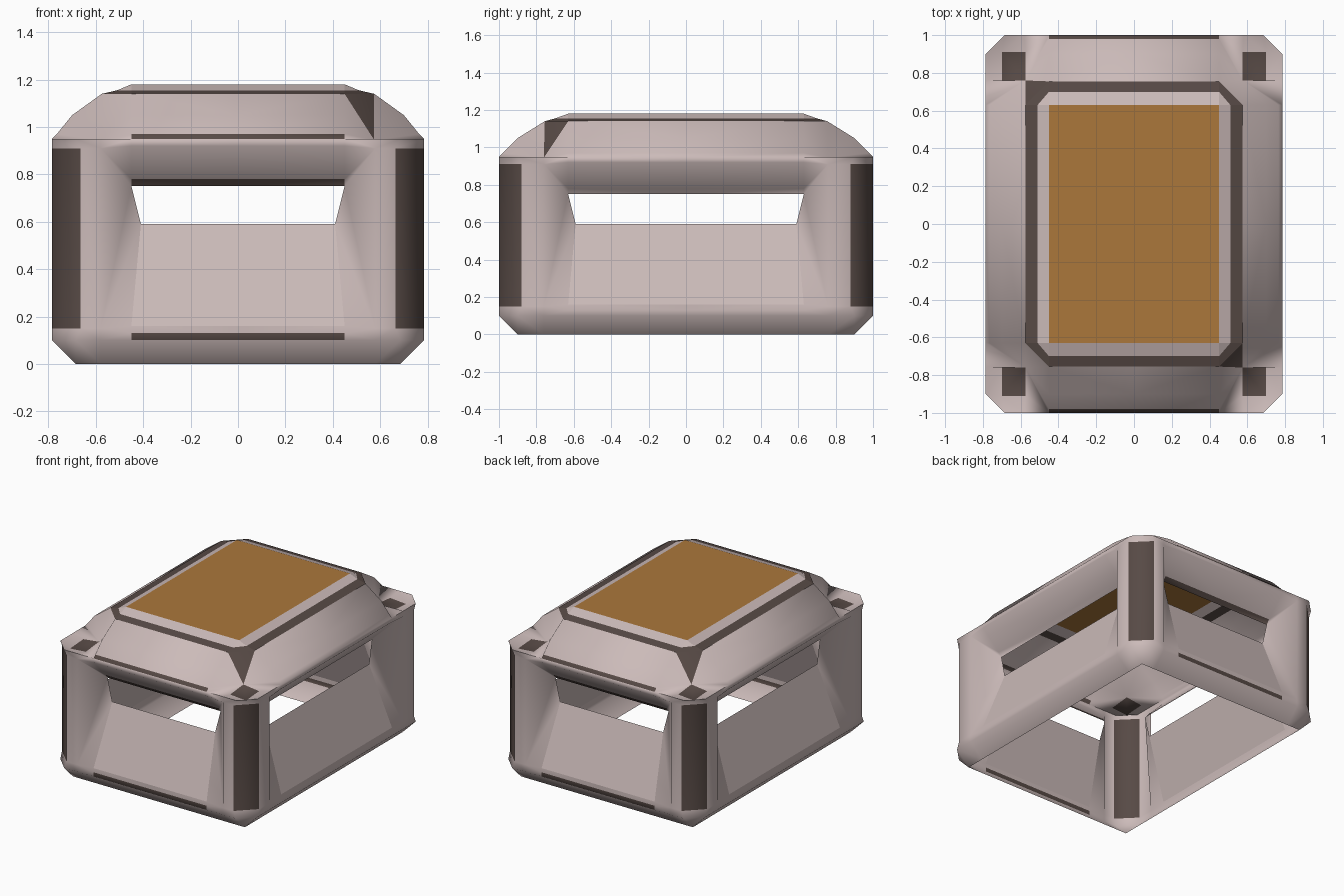
import bpy, bmesh
from mathutils import Vector

if "Cube" in bpy.data.objects:
    bpy.data.objects.remove(bpy.data.objects["Cube"])

W, D = 0.785, 1.0          # half width (x), half depth (y)
AF, AS = 0.45, 0.63        # half length of the openings: ends, sides
POST = (0.10, 0.15, 0.91, 0.95)      # post row heights
CHAMFER = (0.10, 0.12, 0.12, 0.10)   # post chamfer at those rows


def material(name, rgb):
    m = bpy.data.materials.new(name)
    m.diffuse_color = (*rgb, 1)
    m.use_nodes = True
    m.node_tree.nodes["Principled BSDF"].inputs["Base Color"].default_value = m.diffuse_color
    return m


BODY, DARK, NOTCH = 0, 1, 2
body = material("pale warm grey", (0.60, 0.495, 0.485))
dark = material("dark brown", (0.095, 0.068, 0.06))
amber = material("amber", (0.41, 0.185, 0.044))

bm = bmesh.new()


def face(pts, mat=BODY):
    """Add one face of the front right quarter and its three mirrored copies."""
    for sx in (1, -1):
        for sy in (1, -1):
            vs = [bm.verts.new((x * sx, y * sy, z)) for x, y, z in pts]
            # the roof notch is dark on one diagonal pair of corners only
            m = (DARK if sx == sy else BODY) if mat == NOTCH else mat
            bm.faces.new(vs).material_index = m


def wall(end):
    """Half of one wall; u runs along it, d is the depth in from the outside."""
    a = AF if end else AS
    b = a + 0.13
    corner = W if end else D

    def P(u, d, z):
        return (u, d - D, z) if end else (W - d, -u, z)

    stripe = DARK if end else BODY
    roof = (0.10, 0.245, 0.30, 0.37) if end else (0.085, 0.21, 0.275, 0.335)
    low = [(a, .10, 0), (a, 0, .10), (a, 0, .13), (a, 0, .16), (a - .04, .155, .59)]
    high = [(a, .16, .75), (a, .135, .78), (a, 0, .92), (a, 0, .95), (a, .02, .97)]
    high += [(a, d, z) for d, z in zip(roof, (1.05, 1.14, 1.155, 1.18))]

    # sloping sill, lintel and roof slope
    def strip(rows, mats):
        for r, s, m in zip(rows, rows[1:], mats):
            face([P(0, *r[1:]), P(*r), P(*s), P(0, *s[1:])], m)
    strip(low, (BODY, stripe, BODY, BODY))
    strip(high, (stripe, BODY, BODY, stripe, BODY, BODY, DARK, BODY))

    # cheeks between the opening and the post
    lo, hi = [P(*p) for p in low], [P(*p) for p in high]
    B = [P(b, 0, z) for z in POST]
    K = [P(corner - c, 0, z) for c, z in zip(CHAMFER, POST)]
    for f in ([B[0], lo[1], lo[2], B[1]], [B[1], lo[2], lo[3]],
              [B[1], lo[3], lo[4]], [B[1], lo[4], hi[0]], [B[1], hi[0], B[2]],
              [B[2], hi[0], hi[1]], [B[2], hi[1], hi[2]],
              [B[2], hi[2], hi[3], B[3]]):
        face(f)

    # post face and bottom bevel
    for i in range(3):
        face([B[i], K[i], K[i + 1], B[i + 1]])
    b0, k0 = P(b, .10, 0), P(corner - .10, .10, 0)
    face([lo[0], b0, B[0], lo[1]])
    face([b0, k0, K[0], B[0]])
    return hi, B, K, k0


f_hi, f_b, f_k, foot = wall(True)
s_hi, s_b, s_k, _ = wall(False)

# chamfered corner post
for i in range(3):
    face([f_k[i], s_k[i], s_k[i + 1], f_k[i + 1]], DARK if i == 1 else BODY)
face([foot, s_k[0], f_k[0]])

# slightly dished corner ear with its small dark square
N, Q1, Q2, Q3 = ((.575, -.76, .945), (.575, -.91, .93),
                 (.70, -.91, .92), (.70, -.76, .93))
face([N, Q1, Q2, Q3], DARK)
face([f_hi[3], f_b[3], Q1, N])
face([f_b[3], f_k[3], Q2, Q1])
face([f_k[3], s_k[3], Q2])
face([s_k[3], s_b[3], Q3, Q2])
face([s_b[3], s_hi[3], N, Q3])

# notch at the roof corner
for h in (f_hi, s_hi):
    for i in (3, 4, 5):
        face([N, h[i], h[i + 1]])
face([N, f_hi[6], s_hi[6]], NOTCH)
face([f_hi[6], s_hi[6], s_hi[7], f_hi[7]], DARK)
face([f_hi[7], s_hi[7], s_hi[8]])

bmesh.ops.remove_doubles(bm, verts=bm.verts, dist=0.0005)
# the notch test uses x * y signs; front right and back left are the dark pair
bmesh.ops.recalc_face_normals(bm, faces=bm.faces)
if sum(f.normal.dot(f.calc_center_median() - Vector((0, 0, .55))) * f.calc_area()
       for f in bm.faces) < 0:
    bmesh.ops.reverse_faces(bm, faces=bm.faces)


def finish(bmesh_data, name, mats):
    me = bpy.data.meshes.new(name)
    bmesh_data.to_mesh(me)
    bmesh_data.free()
    for m in mats:
        me.materials.append(m)
    ob = bpy.data.objects.new(name, me)
    bpy.context.collection.objects.link(ob)
    return ob


shell = finish(bm, "hollow_shell", (body, dark))
bpy.context.view_layer.objects.active = shell
shell.select_set(True)
bpy.ops.object.shade_smooth_by_angle(angle=1.35)
# the leaning sill panels and the roof rim stay flat
for p in shell.data.polygons:
    zs = [shell.data.vertices[i].co.z for i in p.vertices]
    if (min(zs) > .155 and max(zs) < .595) or min(zs) > 1.13:
        p.use_smooth = False

# amber roof panel
top = bmesh.new()
top.faces.new([top.verts.new((x * AF, y * AS, 1.18))
               for x, y in ((-1, -1), (1, -1), (1, 1), (-1, 1))])
finish(top, "roof_panel", (amber,))
